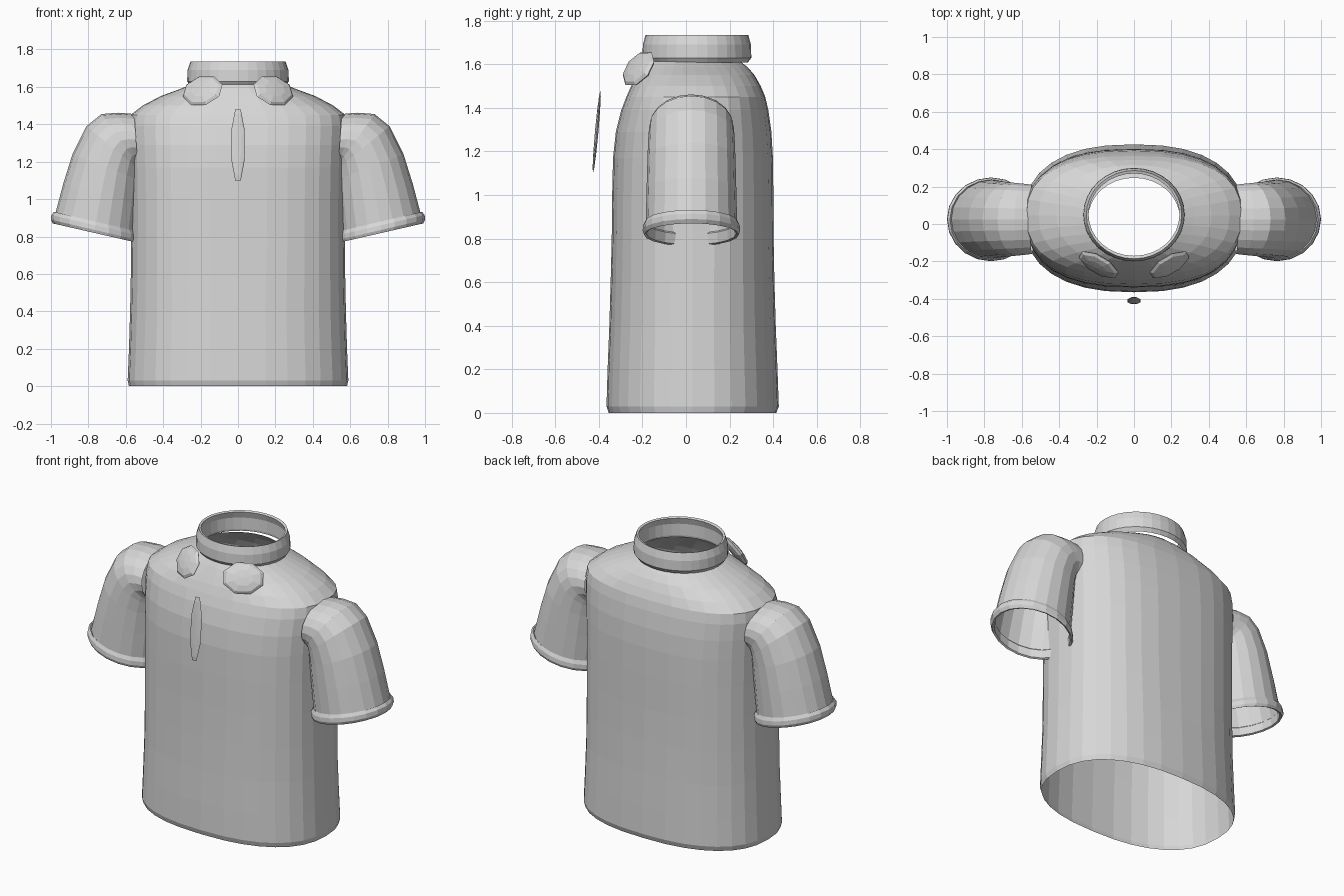
import bpy, bmesh, math
from mathutils import Vector, Matrix

if "Cube" in bpy.data.objects:
    bpy.data.objects.remove(bpy.data.objects["Cube"])

grey = bpy.data.materials.new("light grey fabric")
grey.diffuse_color = (0.68, 0.68, 0.68, 1)
grey.use_nodes = True
grey.node_tree.nodes["Principled BSDF"].inputs["Base Color"].default_value = grey.diffuse_color


def finish(name, bm):
    bmesh.ops.recalc_face_normals(bm, faces=bm.faces)
    me = bpy.data.meshes.new(name)
    bm.to_mesh(me)
    bm.free()
    me.materials.append(grey)
    ob = bpy.data.objects.new(name, me)
    bpy.context.collection.objects.link(ob)
    return ob


def loft(name, rings, closed=False):
    """Skin a list of point rings; closed joins the last ring to the first."""
    bm = bmesh.new()
    vr = [[bm.verts.new(p) for p in r] for r in rings]
    n = len(vr[0])
    for k in range(len(vr) if closed else len(vr) - 1):
        a, b = vr[k], vr[(k + 1) % len(vr)]
        for i in range(n):
            j = (i + 1) % n
            bm.faces.new((a[i], a[j], b[j], b[i]))
    return finish(name, bm)


def oval(z, hx, y0, y1, p=2.0, n=32):
    """Horizontal superellipse ring spanning y0..y1."""
    cy, hy = (y0 + y1) / 2, (y1 - y0) / 2
    pts = []
    for i in range(n):
        t = 2 * math.pi * i / n
        c, s = math.cos(t), math.sin(t)
        pts.append((hx * math.copysign(abs(c) ** (2 / p), c),
                    cy + hy * math.copysign(abs(s) ** (2 / p), s), z))
    return pts


# Torso: open at hem and neck
body = [(0, .583, -.355, .415, 2.4), (.03, .59, -.365, .426, 2.4),
        (.2, .583, -.36, .42, 2.4), (.4, .577, -.352, .412, 2.4),
        (.6, .573, -.346, .406, 2.45), (.8, .571, -.341, .402, 2.5),
        (1.0, .571, -.339, .401, 2.5), (1.17, .574, -.335, .399, 2.5),
        (1.29, .579, -.322, .392, 2.5), (1.39, .583, -.297, .378, 2.5),
        (1.45, .575, -.274, .364, 2.5), (1.5, .51, -.252, .343, 2.4),
        (1.55, .415, -.225, .315, 2.2), (1.585, .32, -.205, .285, 2.1),
        (1.615, .245, -.185, .247, 2.0)]
loft("shirt_body", [oval(*r) for r in body])

# Stand collar: closed band profile
collar = [(1.608, .257, .234), (1.63, .272, .25), (1.69, .27, .248),
          (1.735, .255, .236), (1.73, .243, .22), (1.69, .256, .233), (1.62, .255, .232)]
loft("collar_band", [oval(z, rx, .05 - ry, .05 + ry) for z, rx, ry in collar], True)


def tilted(outer, inner, hw, side, n=20):
    """Ring through an outer and an inner (x, z) point, hw wide in y."""
    o, i_ = Vector(outer), Vector(inner)
    c, d = (o + i_) / 2, (o - i_) / 2
    pts = []
    for k in range(n):
        t = 2 * math.pi * k / n
        q = c + d * math.cos(t)
        pts.append((side * q.x, .025 + hw * math.sin(t), q.y))
    return pts


sleeve = [((.555, 1.455), (.535, 1.18), .185), ((.64, 1.462), (.53, 1.18), .19),
          ((.73, 1.455), (.525, 1.17), .194), ((.81, 1.39), (.52, 1.15), .198),
          ((.885, 1.24), (.52, 1.1), .202), ((.935, 1.08), (.53, .97), .206),
          ((.98, .91), (.545, .808), .21)]
cuff = [((.984, .932), (.54, .828), .212), ((.998, .915), (.528, .805), .222),
        ((1.0, .89), (.528, .78), .224), ((.99, .87), (.535, .766), .217),
        ((.978, .873), (.545, .772), .206), ((.974, .92), (.55, .82), .203)]
# Sleeves and turned cuffs
for side, tag in ((1, "right"), (-1, "left")):
    loft("sleeve_" + tag, [tilted(*r, side) for r in sleeve])
    loft("cuff_" + tag, [tilted(*r, side) for r in cuff], True)


def pad(name, centre, a, b, size):
    """Flattened octagonal pad with long axis a and second axis b."""
    a = Vector(a).normalized()
    b = Vector(b)
    b = (b - a * b.dot(a)).normalized()
    rot = Matrix((a, b, a.cross(b))).transposed().to_4x4()
    bm = bmesh.new()
    bmesh.ops.create_uvsphere(bm, u_segments=8, v_segments=6, radius=1)
    bmesh.ops.transform(bm, verts=bm.verts, matrix=Matrix.Translation(centre) @ rot @
                        Matrix.Diagonal((*size, 1)) @ Matrix.Rotation(math.pi / 8, 4, 'Z'))
    finish(name, bm)


# Collar points
for side, tag in ((1, "right"), (-1, "left")):
    pad("collar_point_" + tag, (side * .189, -.218, 1.58),
        (side * .86, .5, 0), (side * -.2, .45, .87), (.121, .094, .024))

# Button placket strip, floating just ahead of the chest
pad("placket", (0, -.41, 1.29), (1, 0, 0), (0, .09, 1), (.039, .206, .008))
